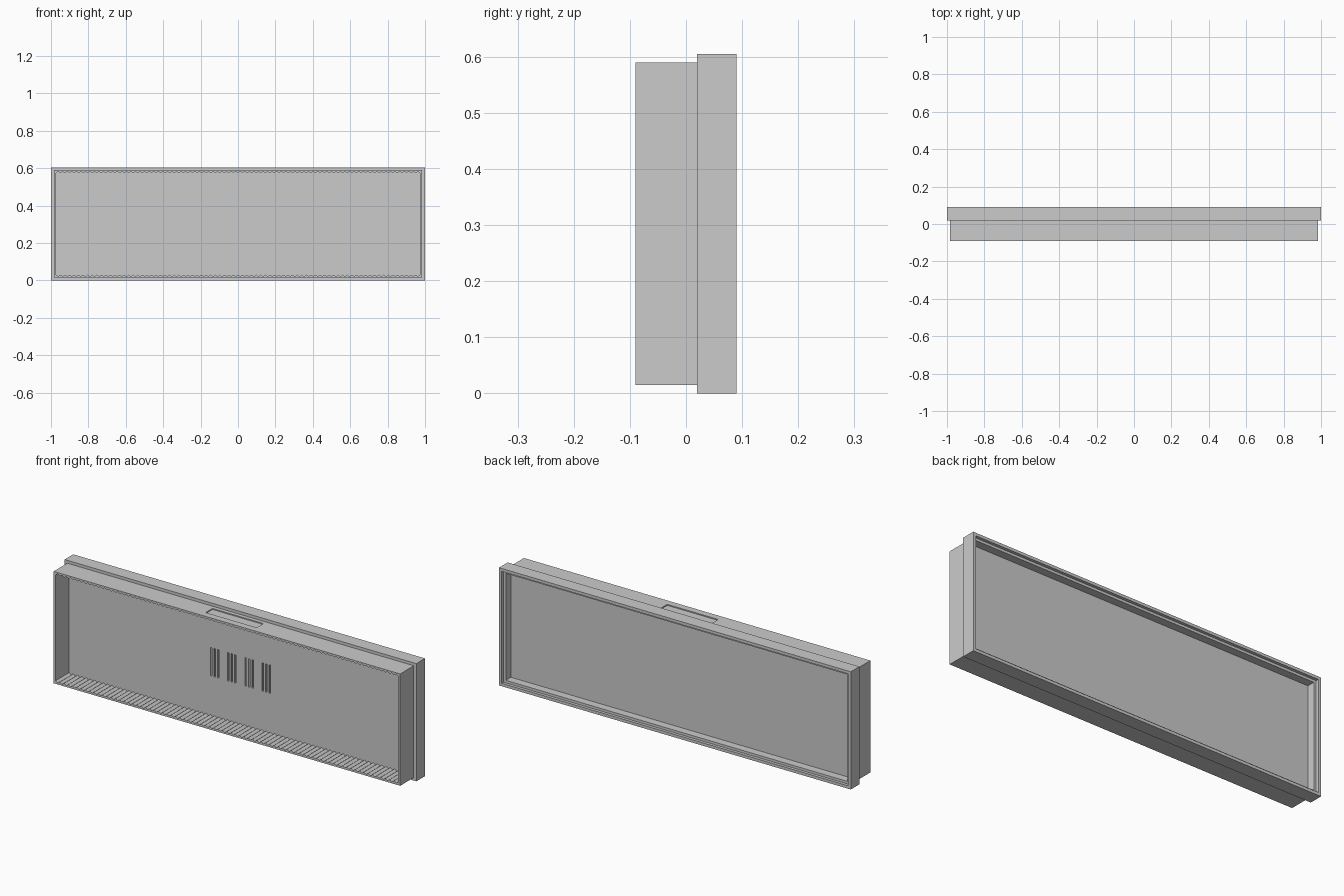
import bpy, bmesh
from mathutils import Vector

if "Cube" in bpy.data.objects:
    bpy.data.objects.remove(bpy.data.objects["Cube"])


def rect(x0, x1, z0, z1):
    return [(x0, z0), (x1, z0), (x1, z1), (x0, z1)]


def slab(name, loops, y0, y1):
    """Extrude an outer loop with inner hole loops (x, z) along y."""
    bm = bmesh.new()
    edges = []
    for loop in loops:
        vs = [bm.verts.new((x, y0, z)) for x, z in loop]
        edges += [bm.edges.new((vs[i - 1], vs[i])) for i in range(len(vs))]
    bmesh.ops.triangle_fill(bm, edges=edges, use_beauty=True, normal=Vector((0, -1, 0)))
    geom = bmesh.ops.extrude_face_region(bm, geom=bm.faces[:])["geom"]
    bmesh.ops.translate(bm, verts=[g for g in geom if isinstance(g, bmesh.types.BMVert)],
                        vec=(0, y1 - y0, 0))
    bmesh.ops.recalc_face_normals(bm, faces=bm.faces[:])
    me = bpy.data.meshes.new(name)
    bm.to_mesh(me)
    bm.free()
    ob = bpy.data.objects.new(name, me)
    bpy.context.collection.objects.link(ob)
    return ob


# Front sleeve with fine toothed ribs along the inside floor and ceiling
n, xi = 80, 0.974
lo_ridge, lo_groove = 0.031, 0.022
xs = [-xi + 2 * xi * i / (2 * n) for i in range(2 * n + 1)]
floor = [(x, lo_groove if i % 2 else lo_ridge) for i, x in enumerate(xs)]
ceiling = [(x, 0.605 - z) for x, z in reversed(floor)]
sleeve = slab("front_sleeve", [rect(-0.985, 0.985, 0.015, 0.59), floor + ceiling], -0.09, 0.02)

# Shallow recess in the top of the sleeve
cutter = slab("top_recess_cutter", [rect(-0.145, 0.145, 0.5845, 0.62)], -0.055, 0.0)
cutter.hide_render = True
cutter.hide_viewport = True
mod = sleeve.modifiers.new("top_recess", 'BOOLEAN')
mod.operation = 'DIFFERENCE'
mod.solver = 'EXACT'
mod.object = cutter

# Divider panel: slotted front layer over a plain back layer
slots = []
for g in range(4):
    for s in range(3):
        x = (g - 1.5) * 0.098 + (s - 1) * 0.02
        slots.append(rect(x - 0.004, x + 0.004, 0.23, 0.375))
slab("slotted_panel", [rect(-0.985, 0.985, 0.015, 0.59)] + slots, 0.02, 0.027)
slab("back_panel", [rect(-0.985, 0.985, 0.015, 0.59)], 0.027, 0.034)

# Rear flange with a stepped opening
slab("rear_flange", [rect(-1, 1, 0, 0.605), rect(-0.972, 0.972, 0.028, 0.577)], 0.02, 0.075)
slab("rear_lip", [rect(-1, 1, 0, 0.605), rect(-0.985, 0.985, 0.015, 0.59)], 0.075, 0.09)
